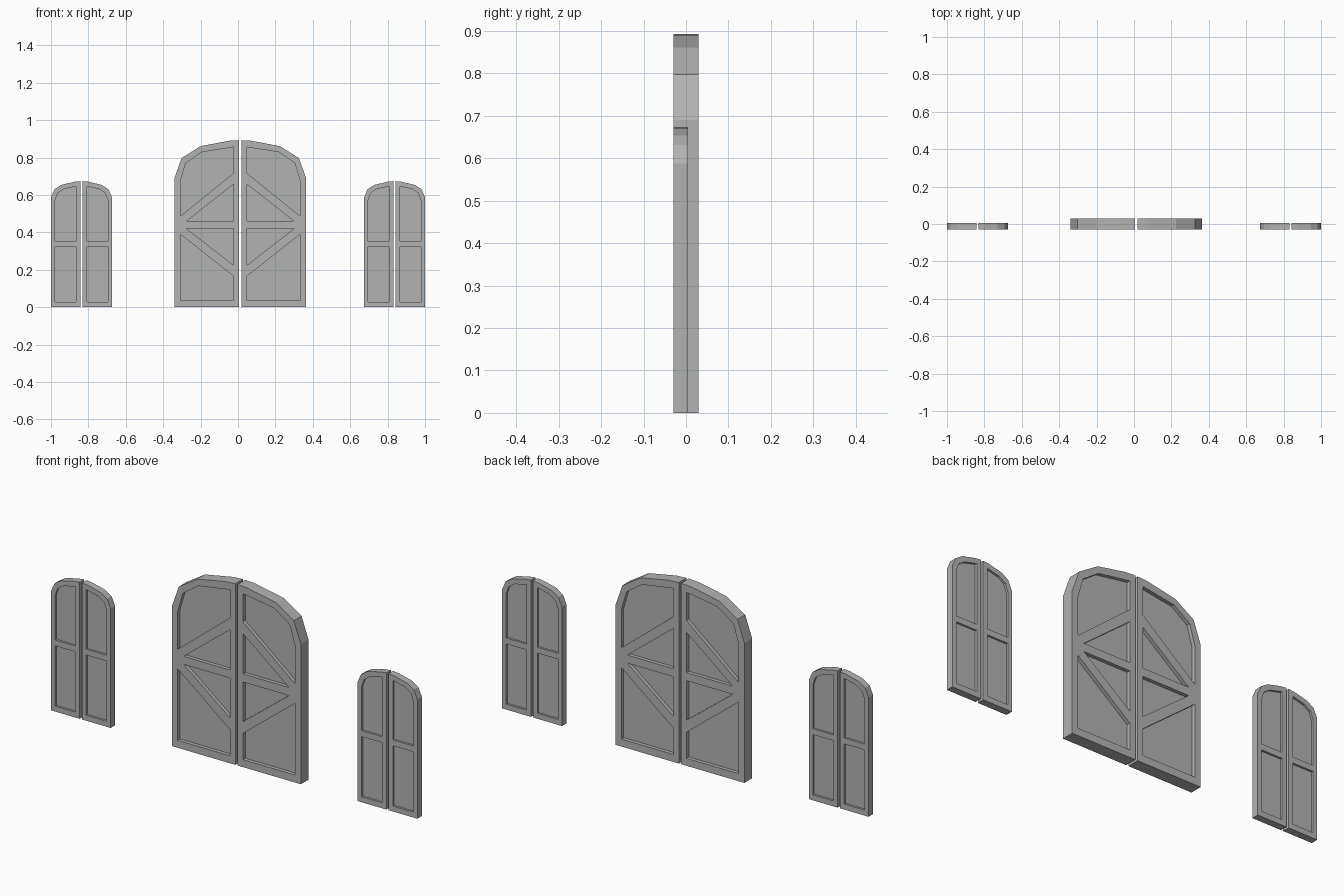
import bpy, bmesh
from mathutils import Matrix

if "Cube" in bpy.data.objects:
    bpy.data.objects.remove(bpy.data.objects["Cube"])

grey = bpy.data.materials.new("plain_grey")
grey.diffuse_color = (0.45, 0.45, 0.45, 1)
grey.use_nodes = True
grey.node_tree.nodes["Principled BSDF"].inputs["Base Color"].default_value = grey.diffuse_color


def leaf(name, side, cx, y_front, y_back, recess, outline, holes):
    """One door or shutter leaf: a pierced frame with recessed panels on both faces."""
    # frame: outline with holes, filled and extruded
    curve = bpy.data.curves.new(name, 'CURVE')
    curve.dimensions = '2D'
    curve.fill_mode = 'BOTH'
    curve.extrude = (y_back - y_front) / 2
    for poly in [outline] + holes:
        sp = curve.splines.new('POLY')
        sp.points.add(len(poly) - 1)
        for p, (x, z) in zip(sp.points, poly):
            p.co = (side * x, z, 0, 1)
        sp.use_cyclic_u = True
    tmp = bpy.data.objects.new(name + "_curve", curve)
    bpy.context.collection.objects.link(tmp)
    dg = bpy.context.evaluated_depsgraph_get()
    mesh = bpy.data.meshes.new_from_object(tmp.evaluated_get(dg))
    bpy.data.objects.remove(tmp)

    bm = bmesh.new()
    bm.from_mesh(mesh)
    bmesh.ops.remove_doubles(bm, verts=bm.verts, dist=1e-5)
    bmesh.ops.recalc_face_normals(bm, faces=bm.faces)
    # panels: flat sheets set back from each face
    depth = curve.extrude - recess
    for poly in holes:
        for d in (-depth, depth):
            f = bm.faces.new([bm.verts.new((side * x, z, d)) for x, z in poly])
            f.normal_update()
            if f.normal.z * d < 0:
                f.normal_flip()
    # stand upright
    for v in bm.verts:
        x, z, d = v.co
        v.co = (cx + x, (y_front + y_back) / 2 - d, z)
    for f in bm.faces:
        f.smooth = False
        f.material_index = 0
    bm.to_mesh(mesh)
    bm.free()
    mesh.materials.clear()
    mesh.materials.append(grey)
    ob = bpy.data.objects.new(name, mesh)
    bpy.context.collection.objects.link(ob)


# gate leaf, measured from the centre line towards the hinge
gate_outline = [(0.006, 0), (0.352, 0), (0.352, 0.69), (0.314, 0.797),
                (0.213, 0.861), (0.06, 0.89), (0.006, 0.893)]
gate_holes = [
    [(0.036, 0.717), (0.32, 0.487), (0.32, 0.674), (0.292, 0.77),
     (0.207, 0.829), (0.036, 0.856)],                             # arched panel
    [(0.036, 0.46), (0.287, 0.46), (0.036, 0.658)],               # upper triangle
    [(0.036, 0.42), (0.036, 0.225), (0.287, 0.42)],               # lower triangle
    [(0.036, 0.037), (0.32, 0.037), (0.32, 0.39), (0.036, 0.166)],  # bottom panel
]

# shutter leaf
shutter_outline = [(0.006, 0), (0.163, 0), (0.163, 0.588), (0.144, 0.631),
                   (0.108, 0.654), (0.037, 0.671), (0.006, 0.674)]
shutter_holes = [
    [(0.029, 0.353), (0.141, 0.353), (0.141, 0.572), (0.127, 0.61),
     (0.095, 0.631), (0.029, 0.647)],                             # arched panel
    [(0.029, 0.027), (0.141, 0.027), (0.141, 0.324), (0.029, 0.324)],
]

for side, label in ((-1, "left"), (1, "right")):
    leaf("gate_leaf_" + label, side, 0.012, -0.03, 0.03, 0.018,
         gate_outline, gate_holes)
    for cx, place in ((-0.837, "left"), (0.837, "right")):
        leaf(f"{place}_shutter_leaf_{label}", side, cx, -0.03, 0.005, 0.01,
             shutter_outline, shutter_holes)
